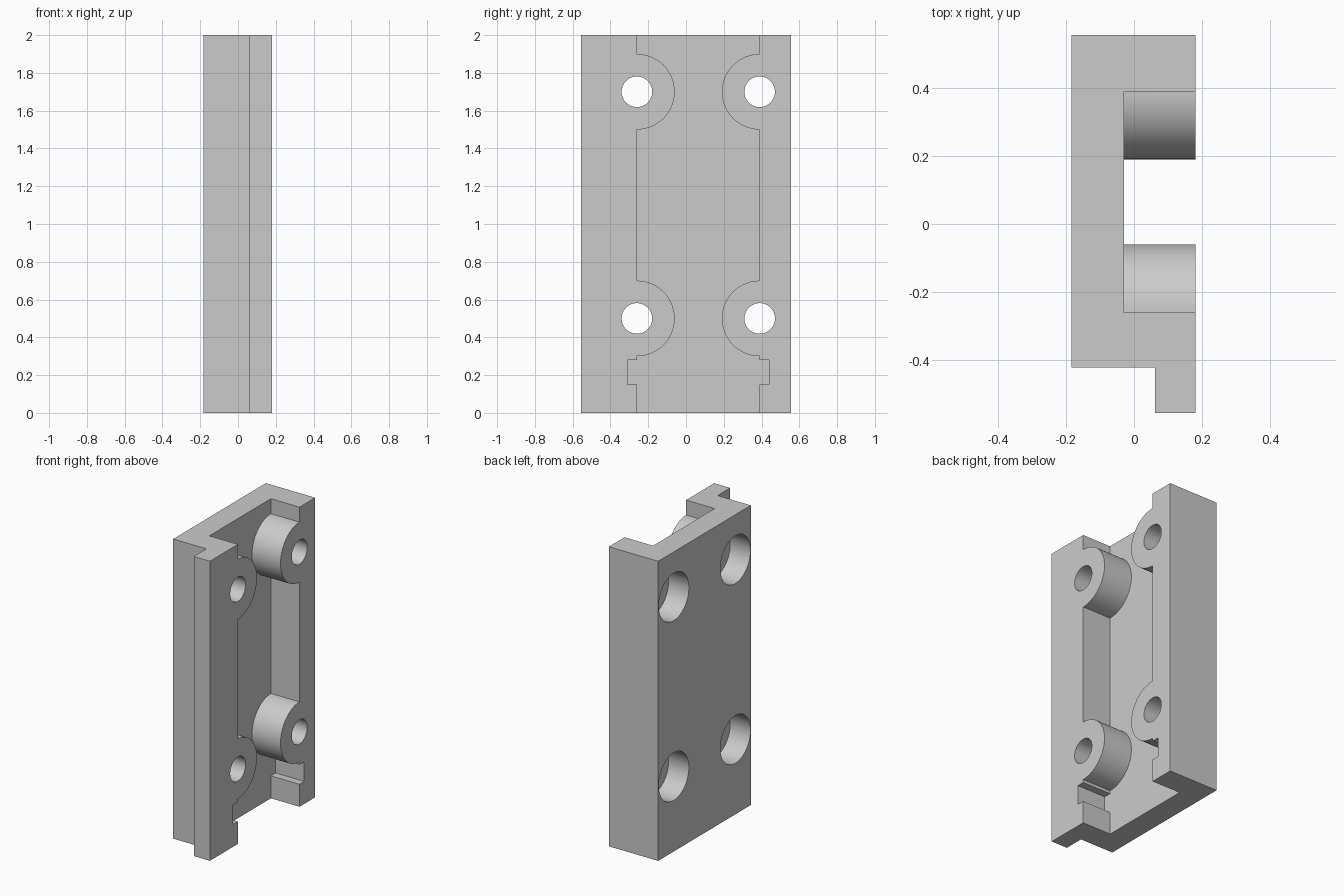
import bpy, bmesh, math
from mathutils import Vector

cube = bpy.data.objects.get("Cube")
if cube:
    bpy.data.objects.remove(cube, do_unlink=True)

grey = bpy.data.materials.new("plain_grey")
grey.use_nodes = True
colour = (0.6, 0.6, 0.6, 1)
grey.diffuse_color = colour
grey.node_tree.nodes["Principled BSDF"].inputs["Base Color"].default_value = colour

BACK, FLOOR, FACE = -0.183, -0.03, 0.181     # depths along x
RAILS = ((-0.26, 1), (0.39, -1))             # inner wall y, direction into channel
LEVELS = (0.5, 1.7)                          # heights of the screw holes


def prism(name, points, offset):
    """Extrude a flat outline by an offset."""
    bm = bmesh.new()
    face = bm.faces.new([bm.verts.new(p) for p in points])
    geom = bmesh.ops.extrude_face_region(bm, geom=[face])["geom"]
    verts = [v for v in geom if isinstance(v, bmesh.types.BMVert)]
    bmesh.ops.translate(bm, verts=verts, vec=Vector(offset))
    bmesh.ops.recalc_face_normals(bm, faces=bm.faces)
    mesh = bpy.data.meshes.new(name)
    bm.to_mesh(mesh)
    bm.free()
    mesh.materials.append(grey)
    obj = bpy.data.objects.new(name, mesh)
    bpy.context.collection.objects.link(obj)
    return obj


def arc(x, y, z, r, start, end, steps):
    angles = [start + (end - start) * i / steps for i in range(steps + 1)]
    return [(x, y + r * math.cos(a), z + r * math.sin(a)) for a in angles]


def cylinder(name, y, z, r, x0, x1):
    return prism(name, arc(x0, y, z, r, 0, math.tau, 64)[:-1], (x1 - x0, 0, 0))


def combine(target, tool, operation):
    mod = target.modifiers.new(tool.name, 'BOOLEAN')
    mod.operation, mod.object, mod.solver = operation, tool, 'EXACT'
    bpy.context.view_layer.objects.active = target
    bpy.ops.object.modifier_apply(modifier=mod.name)
    bpy.data.objects.remove(tool, do_unlink=True)


# Channel body with the overhanging front lip
section = [(BACK, -0.422), (0.062, -0.422), (0.062, -0.555), (FACE, -0.555),
           (FACE, RAILS[0][0]), (FLOOR, RAILS[0][0]), (FLOOR, RAILS[1][0]),
           (FACE, RAILS[1][0]), (FACE, 0.555), (BACK, 0.555)]
body = prism("channel_bracket", [(x, y, 0) for x, y in section], (0, 0, 2))

for wall, way in RAILS:
    # Side slot near the bottom of each rail
    y0, y1 = wall - way * 0.05, wall + way * 0.05
    slot = [(FLOOR, y0, 0.15), (FLOOR, y1, 0.15), (FLOOR, y1, 0.28), (FLOOR, y0, 0.28)]
    combine(body, prism("slot_cutter", slot, (0.3, 0, 0)), 'DIFFERENCE')
    for z in LEVELS:
        # Half-round boss rooted in the rail and back plate
        start = -math.pi / 2
        outline = arc(FLOOR - 0.02, wall, z, 0.2, start, start + way * math.pi, 40)
        root = wall - way * 0.03
        outline += [(FLOOR - 0.02, root, outline[-1][2]), (FLOOR - 0.02, root, outline[0][2])]
        combine(body, prism("boss", outline, (FACE - FLOOR + 0.02, 0, 0)), 'UNION')

# Through holes with counterbores from the back
for wall, way in RAILS:
    for z in LEVELS:
        combine(body, cylinder("hole_cutter", wall, z, 0.081, -0.3, 0.3), 'DIFFERENCE')
        combine(body, cylinder("counterbore_cutter", wall, z, 0.159, -0.3, BACK + 0.15), 'DIFFERENCE')

bpy.ops.object.select_all(action='DESELECT')
body.select_set(True)
bpy.context.view_layer.objects.active = body
bpy.ops.object.shade_smooth_by_angle(angle=math.radians(30))
